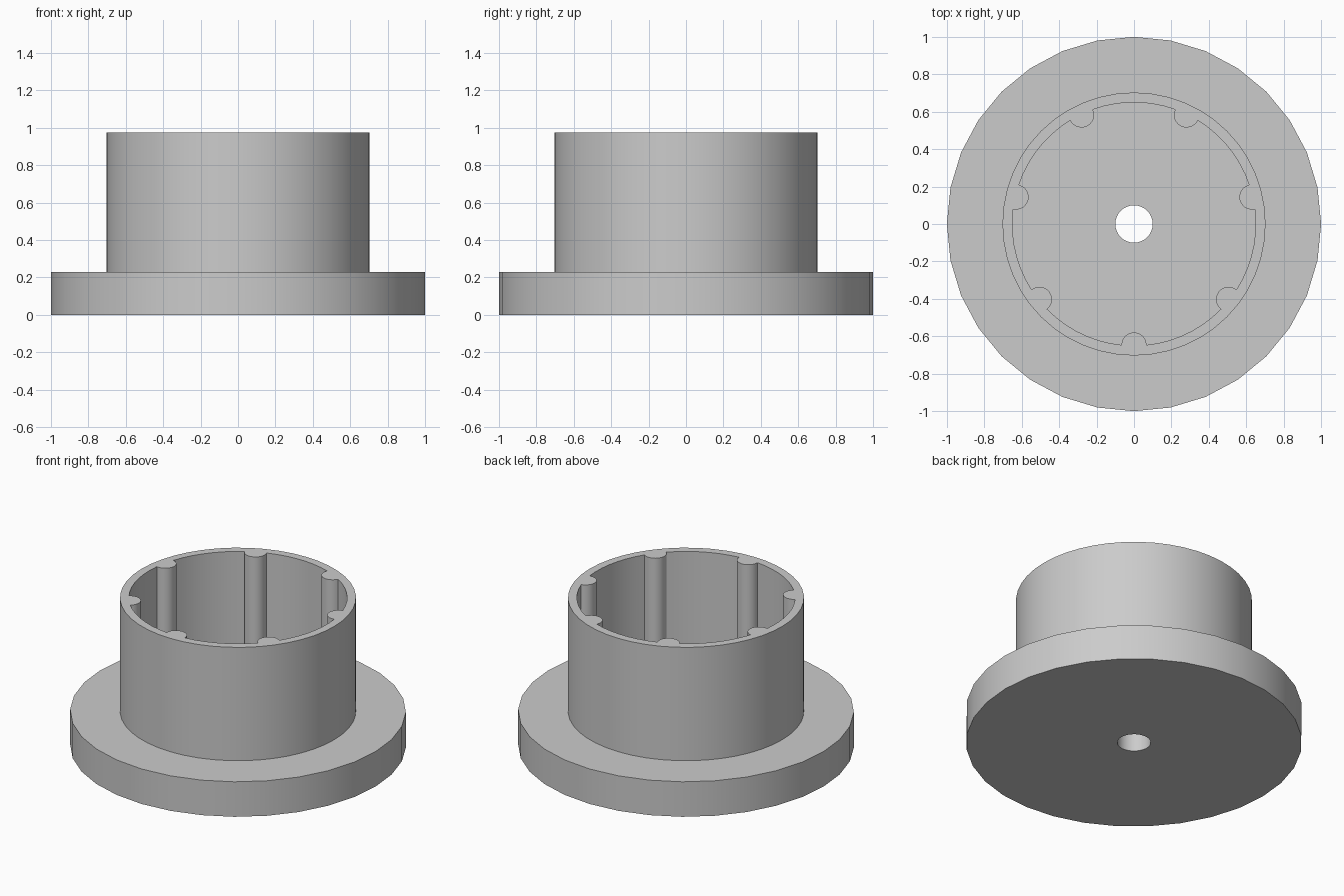
import bpy, bmesh
from math import sin, cos, pi, tau, asin, radians

if "Cube" in bpy.data.objects:
    bpy.data.objects.remove(bpy.data.objects["Cube"])

grey = bpy.data.materials.new("plain grey")
grey.use_nodes = True
grey.diffuse_color = (0.6, 0.6, 0.6, 1)
grey.node_tree.nodes["Principled BSDF"].inputs["Base Color"].default_value = (0.6, 0.6, 0.6, 1)


def circle(radius, count):
    return [(radius * cos(tau * i / count), radius * sin(tau * i / count)) for i in range(count)]


def ribbed_circle(radius, rib, ribs, arc_steps, wall_steps):
    """Bore outline with half-round ribs pointing to the axis."""
    half = asin(rib / radius)
    centre = radius * cos(half)
    pitch = tau / ribs
    points = []
    for k in range(ribs):
        a = -pi / 2 + k * pitch
        cx, cy = centre * cos(a), centre * sin(a)
        for i in range(arc_steps + 1):
            t = a - pi / 2 - pi * i / arc_steps
            points.append((cx + rib * cos(t), cy + rib * sin(t)))
        for i in range(1, wall_steps):
            t = a + half + (pitch - 2 * half) * i / wall_steps
            points.append((radius * cos(t), radius * sin(t)))
    return points


def holed_solid(name, outer, inner, bottom, top):
    """Extrude the area between two outlines."""
    bm = bmesh.new()
    edges = []
    for loop in (outer, inner):
        verts = [bm.verts.new((x, y, bottom)) for x, y in loop]
        edges += [bm.edges.new((verts[i - 1], verts[i])) for i in range(len(verts))]
    bmesh.ops.triangle_fill(bm, edges=edges, use_beauty=True)
    made = bmesh.ops.extrude_face_region(bm, geom=bm.faces[:], use_keep_orig=True)["geom"]
    for v in made:
        if isinstance(v, bmesh.types.BMVert):
            v.co.z = top
    bmesh.ops.recalc_face_normals(bm, faces=bm.faces[:])
    mesh = bpy.data.meshes.new(name)
    bm.to_mesh(mesh)
    bm.free()
    mesh.materials.append(grey)
    obj = bpy.data.objects.new(name, mesh)
    bpy.context.collection.objects.link(obj)
    bpy.ops.object.select_all(action="DESELECT")
    obj.select_set(True)
    bpy.context.view_layer.objects.active = obj
    bpy.ops.object.shade_smooth_by_angle(angle=radians(35))


# Wide base disc with a centre hole
holed_solid("base_flange", circle(1.0, 32), circle(0.1, 32), 0, 0.23)

# Open cylinder with seven ribs along its inner wall
holed_solid("ribbed_hub", circle(0.703, 48), ribbed_circle(0.65, 0.067, 7, 12, 7), 0.23, 0.975)
